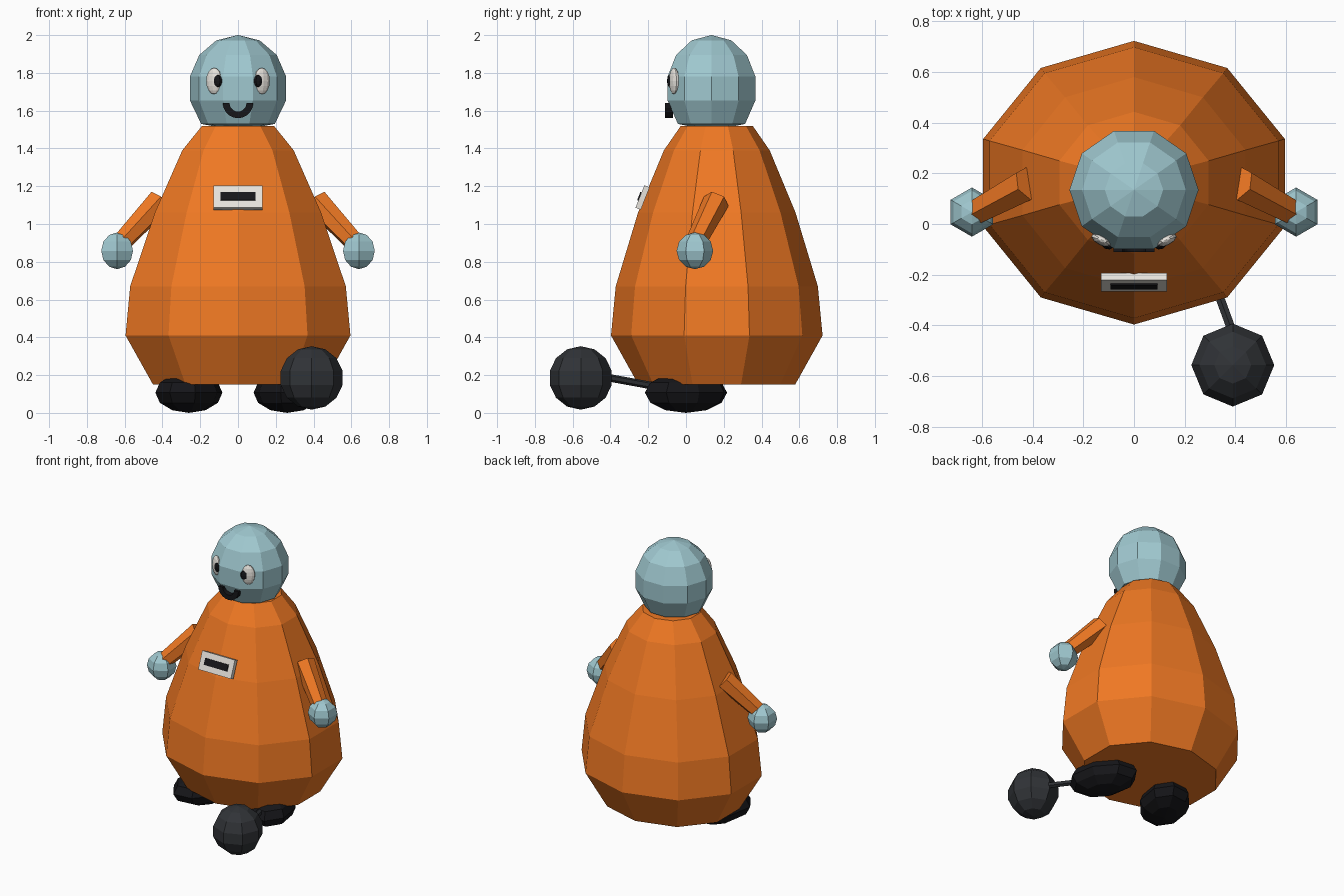
import bpy, bmesh
from math import pi, sin, cos, radians
from mathutils import Vector, Matrix

if "Cube" in bpy.data.objects:
    bpy.data.objects.remove(bpy.data.objects["Cube"])


def material(name, rgb):
    m = bpy.data.materials.new(name)
    m.diffuse_color = (*rgb, 1)
    m.use_nodes = True
    m.node_tree.nodes["Principled BSDF"].inputs["Base Color"].default_value = m.diffuse_color
    return m


ORANGE = material("orange", (0.87, 0.19, 0.017))
BLUE = material("pale_blue", (0.35, 0.58, 0.63))
BLACK = material("black", (0.008, 0.008, 0.01))
IRON = material("iron", (0.03, 0.033, 0.038))
WHITE = material("white", (0.8, 0.77, 0.72))


def finish(name, bm, mat, matrix=Matrix()):
    bm.transform(matrix)
    bmesh.ops.recalc_face_normals(bm, faces=bm.faces)
    me = bpy.data.meshes.new(name)
    bm.to_mesh(me)
    bm.free()
    me.materials.append(mat)
    ob = bpy.data.objects.new(name, me)
    bpy.context.collection.objects.link(ob)
    return ob


def loft(name, rings, sides, start, mat):
    """Stack of elliptical rings (rx, ry, centre y, z), capped at both ends."""
    bm = bmesh.new()
    loops = []
    for rx, ry, cy, z in rings:
        angles = [start + 2 * pi * i / sides for i in range(sides)]
        loops.append([bm.verts.new((rx * cos(a), cy + ry * sin(a), z)) for a in angles])
    for a, b in zip(loops, loops[1:]):
        for i in range(sides):
            j = (i + 1) % sides
            bm.faces.new((a[i], a[j], b[j], b[i]))
    bm.faces.new(loops[0])
    bm.faces.new(loops[-1])
    return finish(name, bm, mat)


def ball(name, loc, radii, seg, rings, mat, turn=0):
    bm = bmesh.new()
    bmesh.ops.create_uvsphere(bm, u_segments=seg, v_segments=rings, radius=1)
    m = Matrix.Translation(loc) @ Matrix.Rotation(turn, 4, 'Z') @ Matrix.Diagonal((*radii, 1))
    return finish(name, bm, mat, m)


def rod(name, p, q, r1, r2, sides, mat):
    p, q = Vector(p), Vector(q)
    bm = bmesh.new()
    bmesh.ops.create_cone(bm, cap_ends=True, segments=sides, radius1=r1, radius2=r2,
                          depth=(q - p).length)
    m = Matrix.Translation((p + q) / 2) @ (q - p).to_track_quat('Z', 'Y').to_matrix().to_4x4()
    return finish(name, bm, mat, m)


def box(name, loc, size, tilt, mat):
    bm = bmesh.new()
    bmesh.ops.create_cube(bm, size=1)
    m = Matrix.Translation(loc) @ Matrix.Rotation(tilt, 4, 'X') @ Matrix.Diagonal((*size, 1))
    return finish(name, bm, mat, m)


# Robe-like body: ten sides, one corner facing front
profile = [(0.473, 0.415, 0.15), (0.626, 0.56, 0.41), (0.60, 0.535, 0.67),
           (0.463, 0.417, 1.06), (0.31, 0.28, 1.39), (0.20, 0.19, 1.52)]
loft("body", [(rx, ry, 0.163, z) for rx, ry, z in profile], 10, pi / 2, ORANGE)

# Head
head = [(0.09, 1.51), (0.195, 1.53), (0.255, 1.655), (0.255, 1.78),
        (0.205, 1.895), (0.115, 1.972), (0.002, 2.0)]
loft("head", [(r, r * 0.96, 0.135, z) for r, z in head], 10, 0, BLUE)

# Smile: half ring extruded along y
bm = bmesh.new()
N = 10
grid = []
for i in range(N + 1):
    a = pi + pi * i / N
    grid.append([bm.verts.new((r * cos(a), y, 1.64 + r * sin(a)))
                 for r, y in ((0.08, -0.11), (0.045, -0.11), (0.045, -0.07), (0.08, -0.07))])
for a, b in zip(grid, grid[1:]):
    for k in range(4):
        bm.faces.new((a[k], a[(k + 1) % 4], b[(k + 1) % 4], b[k]))
bm.faces.new(grid[0])
bm.faces.new(grid[-1])
finish("mouth", bm, BLACK)

# Chest badge with dark slot
tilt = radians(-21.6)
box("badge", (0, -0.23, 1.14), (0.26, 0.03, 0.127), tilt, WHITE)
box("badge_slot", (0, -0.241, 1.144), (0.184, 0.02, 0.046), tilt, BLACK)

# Paired parts
for s, side in ((-1, "left"), (1, "right")):
    ball(f"eye_{side}", (s * 0.126, -0.063, 1.757), (0.046, 0.022, 0.07), 10, 8, WHITE, s * radians(25))
    ball(f"pupil_{side}", (s * 0.107, -0.083, 1.757), (0.025, 0.016, 0.034), 8, 6, BLACK, s * radians(25))
    rod(f"arm_{side}", (s * 0.415, 0.16, 1.12), (s * 0.61, 0.055, 0.91), 0.07, 0.055, 6, ORANGE)
    ball(f"hand_{side}", (s * 0.64, 0.047, 0.858), (0.097, 0.097, 0.097), 6, 6, BLUE)
    ball(f"foot_{side}", (s * 0.26, 0, 0.107), (0.165, 0.24, 0.107), 8, 6, BLACK, s * radians(25))

# Ball and its tether
ball("iron_ball", (0.39, -0.557, 0.185), (0.168, 0.168, 0.168), 8, 7, IRON)
rod("tether", (0.39, -0.43, 0.19), (0.28, -0.13, 0.135), 0.02, 0.02, 6, IRON)
